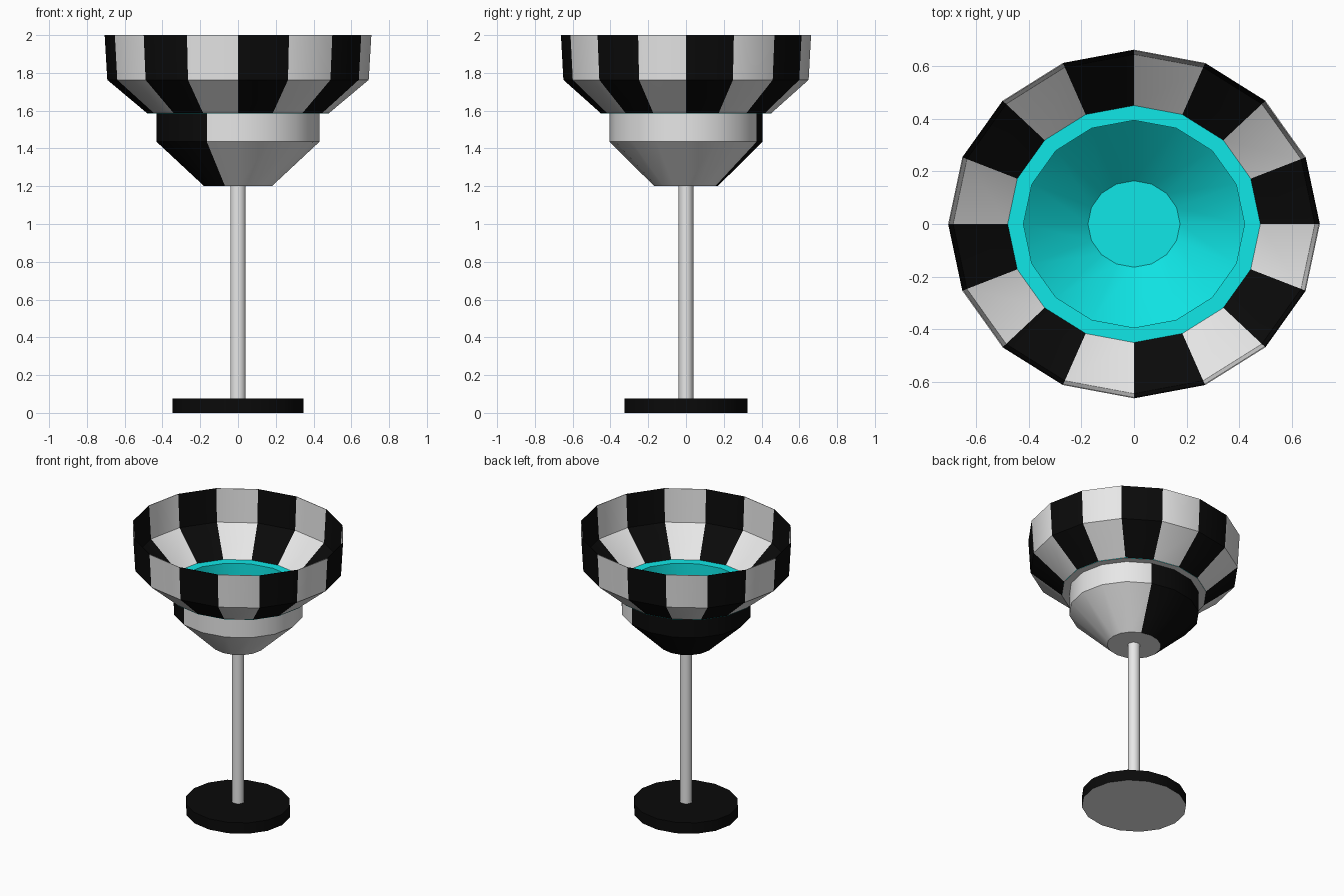
import bpy, bmesh, math

if "Cube" in bpy.data.objects:
    bpy.data.objects.remove(bpy.data.objects["Cube"])

SIDES = 16
SQUASH = 0.938          # the cross-section is slightly narrower in y


def material(name, rgb):
    m = bpy.data.materials.new(name)
    m.diffuse_color = (*rgb, 1.0)
    m.use_nodes = True
    m.node_tree.nodes["Principled BSDF"].inputs["Base Color"].default_value = m.diffuse_color
    return m


WHITE, BLACK, CYAN = 0, 1, 2
MATS = [material("white", (0.8, 0.8, 0.8)),
        material("black", (0.003, 0.003, 0.003)),
        material("cyan", (0.005, 0.8, 0.8))]


def revolve(name, profile, rule):
    """Spin (radius, z) points; rule(segment, band) gives the face colour."""
    bm = bmesh.new()
    rings = []
    for r, z in profile:
        if r == 0:
            rings.append([bm.verts.new((0, 0, z))] * SIDES)
        else:
            rings.append([bm.verts.new((r * math.cos(a), r * SQUASH * math.sin(a), z))
                          for a in (2 * math.pi * i / SIDES for i in range(SIDES))])
    for band, (lo, hi) in enumerate(zip(rings, rings[1:])):
        for i in range(SIDES):
            j = (i + 1) % SIDES
            loop = list(dict.fromkeys((lo[i], lo[j], hi[j], hi[i])))
            bm.faces.new(loop).material_index = rule(i, band)
    me = bpy.data.meshes.new(name)
    bm.to_mesh(me)
    bm.free()
    for m in MATS:
        me.materials.append(m)
    me.shade_smooth()
    me.set_sharp_from_angle(angle=math.radians(30))
    ob = bpy.data.objects.new(name, me)
    bpy.context.collection.objects.link(ob)
    return ob


# Round foot: black with a white underside
revolve("foot", [(0, 0), (0.348, 0), (0.348, 0.077), (0, 0.077)],
        lambda i, band: WHITE if band == 0 else BLACK)

# Thin stem
revolve("stem", [(0, 0.07), (0.041, 0.07), (0.041, 1.202), (0, 1.202)],
        lambda i, band: WHITE)


# Lower bowl: outside half white, half black; cyan lining and ledge inside
def lower_colour(i, band):
    if band >= 4:
        return CYAN
    return BLACK if band in (1, 2) and 3 <= i < 11 else WHITE


revolve("lower_bowl", [(0, 1.2), (0.179, 1.2), (0.432, 1.436), (0.432, 1.585),
                       (0.482, 1.585), (0.482, 1.59), (0.42, 1.59),
                       (0.42, 1.438), (0.175, 1.205), (0, 1.205)], lower_colour)

# Upper bowl: thin flared shell with alternating stripes
revolve("upper_bowl", [(0.482, 1.587), (0.692, 1.763), (0.706, 2.0),
                       (0.702, 2.0), (0.687, 1.766), (0.480, 1.591)],
        lambda i, band: BLACK if i % 2 == 0 else WHITE)
